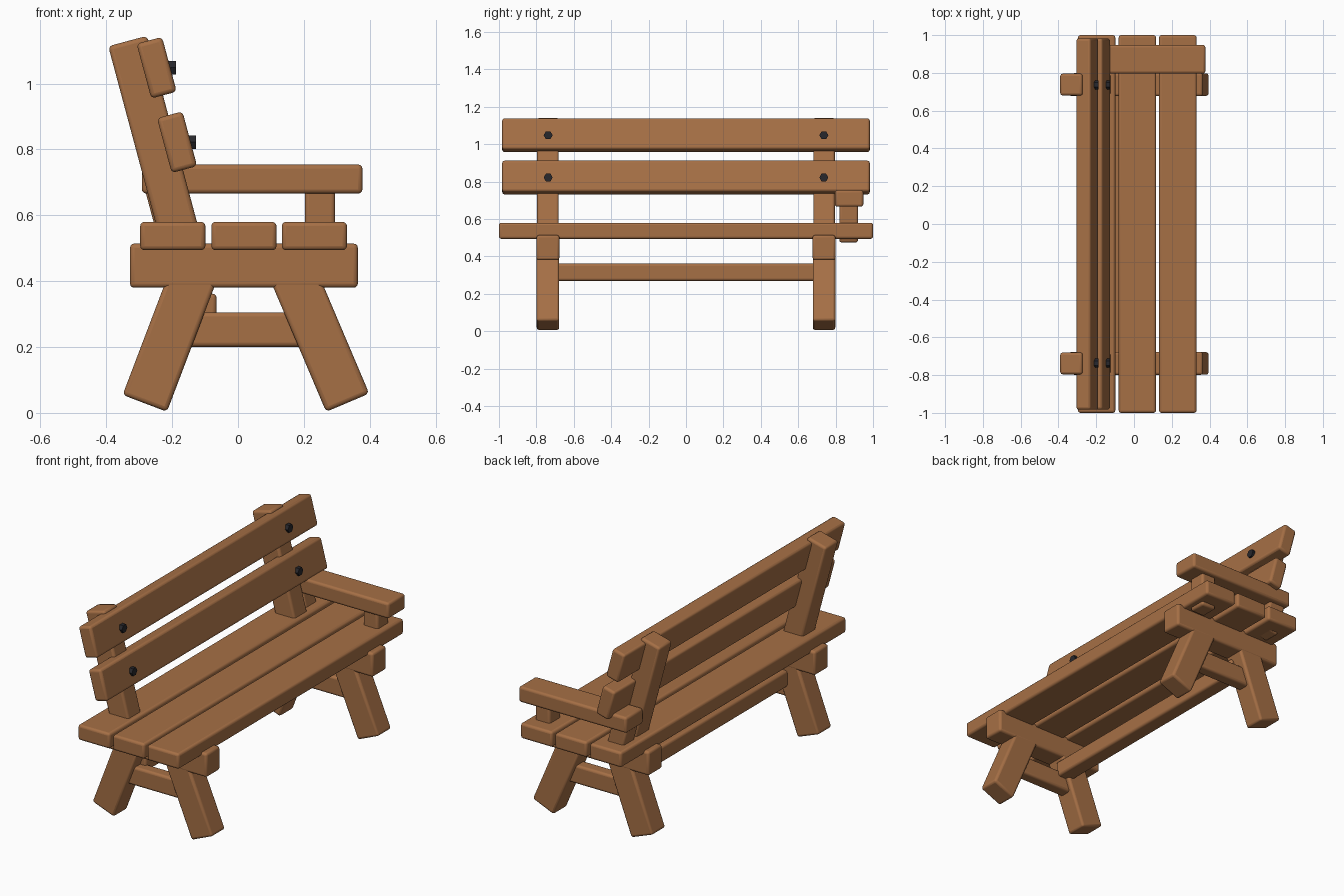
import bpy
from math import radians, sin, cos

if "Cube" in bpy.data.objects:
    bpy.data.objects.remove(bpy.data.objects["Cube"])


def material(name, color):
    m = bpy.data.materials.new(name)
    m.diffuse_color = color
    m.use_nodes = True
    m.node_tree.nodes["Principled BSDF"].inputs["Base Color"].default_value = m.diffuse_color
    return m


WOOD = material("wood", (0.38, 0.16, 0.06, 1))
IRON = material("dark_iron", (0.02, 0.02, 0.025, 1))


def plank(name, loc, size, tilt=0.0, bevel=0.013):
    """Rounded timber; tilt in degrees leans its top towards +x."""
    bpy.ops.mesh.primitive_cube_add(size=1, location=loc, rotation=(0, radians(tilt), 0))
    o = bpy.context.object
    o.name = name
    o.scale = size
    bpy.ops.object.transform_apply(location=False, rotation=False, scale=True)
    b = o.modifiers.new("rounded_edges", 'BEVEL')
    b.width = bevel
    b.segments = 3
    o.data.materials.append(WOOD)
    bpy.ops.object.shade_smooth_by_angle(angle=radians(40))
    return o


def leaning(name, x, z, y, length, width, depth, tilt, up=1):
    """Timber that starts with its end centre at (x, z) and runs along its tilt."""
    a = radians(tilt)
    h = up * length / 2
    return plank(name, (x + h * sin(a), y, z + h * cos(a)), (width, depth, length), tilt)


# seat boards
for i, x in enumerate((-0.198, 0.018, 0.232)):
    plank(f"seat_board_{i + 1}", (x, 0, 0.537), (0.198, 2.0, 0.086))

# two end frames: beam, splayed legs, stretcher and back post
for side, y in (("near", -0.738), ("far", 0.738)):
    plank(f"{side}_seat_beam", (0.018, y, 0.447), (0.692, 0.122, 0.134))
    leaning(f"{side}_rear_leg", -0.283, 0.029, y, 0.46, 0.144, 0.12, 20.8)
    leaning(f"{side}_front_leg", 0.333, 0.031, y, 0.46, 0.142, 0.12, -23)
    plank(f"{side}_leg_stretcher", (0.015, y, 0.253), (0.46, 0.07, 0.105))
    leaning(f"{side}_back_post", -0.335, 1.129, y, 0.72, 0.122, 0.115, -15, up=-1)

# long rail joining the end frames
plank("long_rail", (-0.11, 0, 0.316), (0.09, 1.45, 0.092))

# back rest boards with hexagonal bolts
for name, x, z in (("lower", -0.185, 0.822), ("upper", -0.247, 1.048)):
    plank(f"{name}_back_board", (x, 0, z), (0.08, 1.965, 0.172), -15)
    for side, y in (("near", -0.737), ("far", 0.737)):
        bpy.ops.mesh.primitive_cylinder_add(vertices=6, radius=0.024, depth=0.04,
                                            location=(x + 0.038, y, z),
                                            rotation=(0, radians(90), 0))
        bolt = bpy.context.object
        bolt.name = f"{name}_{side}_bolt"
        bolt.data.materials.append(IRON)

# single arm rest at the far end with its two supports
plank("arm_rest", (0.043, 0.872, 0.71), (0.67, 0.152, 0.088))
plank("arm_front_support", (0.249, 0.87, 0.59), (0.092, 0.1, 0.23))
plank("arm_rear_support", (-0.21, 0.87, 0.6), (0.1, 0.1, 0.22), -15)
